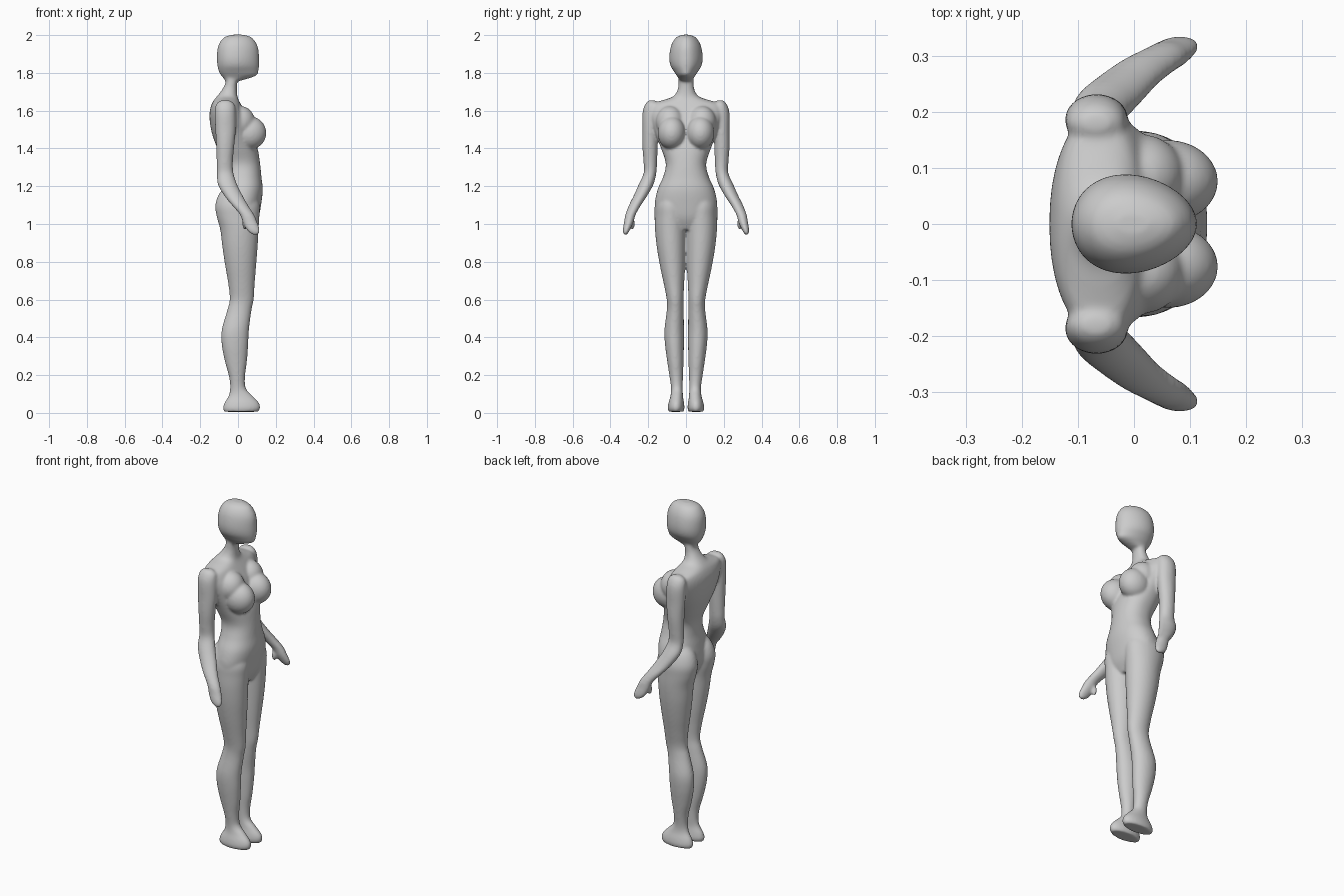
import bpy, bmesh, math
from mathutils import Vector


def spline(rows, steps=5):
    """Catmull-Rom resampling of section rows."""
    out = []
    for i in range(len(rows) - 1):
        a, b, c, d = (Vector(rows[min(max(k, 0), len(rows) - 1)]) for k in range(i - 1, i + 3))
        for s in range(steps):
            t = s / steps
            out.append(0.5 * (2 * b + (c - a) * t + (2 * a - 5 * b + 4 * c - d) * t * t
                              + (3 * b - a - 3 * c + d) * t ** 3))
    return out + [Vector(rows[-1])]


def loft(name, rows, side=1, power=2.0, egg=0.0, n=40):
    """Stack of rounded sections: z, x back, x front, y inner, y outer."""
    bm = bmesh.new()
    rings = []
    for z, x0, x1, y0, y1 in spline([r[:5] for r in rows]):
        ring = []
        for k in range(n):
            c, s = math.cos(math.tau * k / n), math.sin(math.tau * k / n)
            px = math.copysign(abs(c) ** (2 / power), c)
            py = math.copysign(abs(s) ** (2 / power), s) * (1 - egg * c)
            ring.append(bm.verts.new(((x0 + x1) / 2 + px * (x1 - x0) / 2,
                                      side * ((y0 + y1) / 2 + py * (y1 - y0) / 2), z)))
        rings.append(ring)
    for a, b in zip(rings, rings[1:]):
        for k in range(n):
            bm.faces.new((a[k], a[(k + 1) % n], b[(k + 1) % n], b[k]))
    bm.faces.new(rings[0])
    bm.faces.new(rings[-1])
    return finish(name, bm)


def ellipsoid(name, loc, size):
    bm = bmesh.new()
    bmesh.ops.create_uvsphere(bm, u_segments=32, v_segments=20, radius=1)
    bmesh.ops.scale(bm, vec=size, verts=bm.verts)
    bmesh.ops.translate(bm, vec=loc, verts=bm.verts)
    return finish(name, bm)


def finish(name, bm):
    bmesh.ops.recalc_face_normals(bm, faces=bm.faces)
    me = bpy.data.meshes.new(name)
    bm.to_mesh(me)
    bm.free()
    ob = bpy.data.objects.new(name, me)
    bpy.context.collection.objects.link(ob)
    return ob


def centred(rows):
    return [(z, a, b, -w, w) for z, a, b, w in rows]


# Head: egg-shaped with a flat face and jutting chin
head = centred([(2.002, -.03, .03, .02), (1.99, -.07, .068, .048), (1.965, -.094, .092, .069),
                (1.93, -.108, .107, .082), (1.88, -.112, .112, .088), (1.84, -.109, .112, .082),
                (1.81, -.102, .108, .065), (1.79, -.092, .102, .052), (1.775, -.08, .07, .042),
                (1.755, -.065, .0, .035)])
# Neck, shoulders, ribcage, waist and pelvis
torso = centred([(1.80, -.07, .01, .04), (1.75, -.066, -.004, .04), (1.71, -.085, -.006, .045),
                 (1.675, -.112, -.003, .068), (1.655, -.128, .004, .125), (1.635, -.139, .015, .185),
                 (1.60, -.149, .035, .198), (1.55, -.15, .06, .188), (1.48, -.138, .08, .163),
                 (1.40, -.11, .104, .132), (1.32, -.08, .117, .107), (1.25, -.077, .124, .121),
                 (1.18, -.088, .131, .151), (1.10, -.095, .122, .165), (1.03, -.07, .108, .145),
                 (.97, -.03, .08, .08)])
# Leg and foot
leg = [(1.21, -.055, .06, .05, .11), (1.16, -.10, .095, .012, .145), (1.10, -.12, .115, -.002, .165),
       (1.04, -.113, .113, -.002, .166), (.97, -.094, .109, -.001, .164), (.88, -.083, .104, .001, .155),
       (.78, -.068, .096, .004, .138), (.68, -.051, .088, .010, .117), (.60, -.044, .083, .013, .102),
       (.54, -.058, .071, .012, .102), (.44, -.086, .058, .011, .114), (.36, -.086, .054, .011, .111),
       (.27, -.069, .047, .013, .099), (.19, -.047, .037, .016, .087), (.13, -.042, .042, .017, .079),
       (.09, -.05, .078, .016, .082), (.055, -.071, .11, .011, .092), (.025, -.08, .118, .008, .097),
       (.006, -.073, .106, .014, .092)]
# Arm and mitten hand
arm = [(1.655, -.09, -.045, .165, .195), (1.635, -.115, -.02, .145, .215), (1.59, -.123, -.012, .14, .23),
       (1.50, -.12, -.012, .148, .231), (1.41, -.115, -.02, .15, .231), (1.33, -.113, -.027, .153, .225),
       (1.27, -.112, -.024, .157, .224), (1.21, -.107, -.005, .172, .250), (1.15, -.073, .025, .205, .277),
       (1.10, -.033, .053, .238, .302), (1.05, .01, .085, .266, .321), (1.01, .025, .102, .278, .328),
       (.975, .042, .114, .293, .334), (.955, .06, .114, .304, .334), (.943, .08, .105, .312, .328)]

parts = [loft("torso", torso, power=2.2), loft("head", head, egg=.14)]
for side, tag in ((1, "left"), (-1, "right")):
    parts.append(loft(f"{tag}_leg", leg, side))
    parts.append(loft(f"{tag}_arm", arm, side))
    parts.append(ellipsoid(f"{tag}_breast", (.06, side * .076, 1.482), (.09, .074, .088)))
    parts.append(ellipsoid(f"{tag}_upper_chest", (.012, side * .085, 1.54), (.078, .075, .085)))
    parts.append(ellipsoid(f"{tag}_thumb", (.036, side * .285, 1.0), (.014, .014, .032)))

# Fuse all parts into one smooth body
bpy.ops.object.select_all(action='DESELECT')
for ob in parts:
    ob.select_set(True)
bpy.context.view_layer.objects.active = parts[0]
bpy.ops.object.join()
body = bpy.context.view_layer.objects.active
body.name = "mannequin_body"
remesh = body.modifiers.new("fuse", 'REMESH')
remesh.mode = 'VOXEL'
remesh.voxel_size = .007
remesh.use_smooth_shade = True
smooth = body.modifiers.new("soften", 'SMOOTH')
smooth.factor = .5
smooth.iterations = 8
